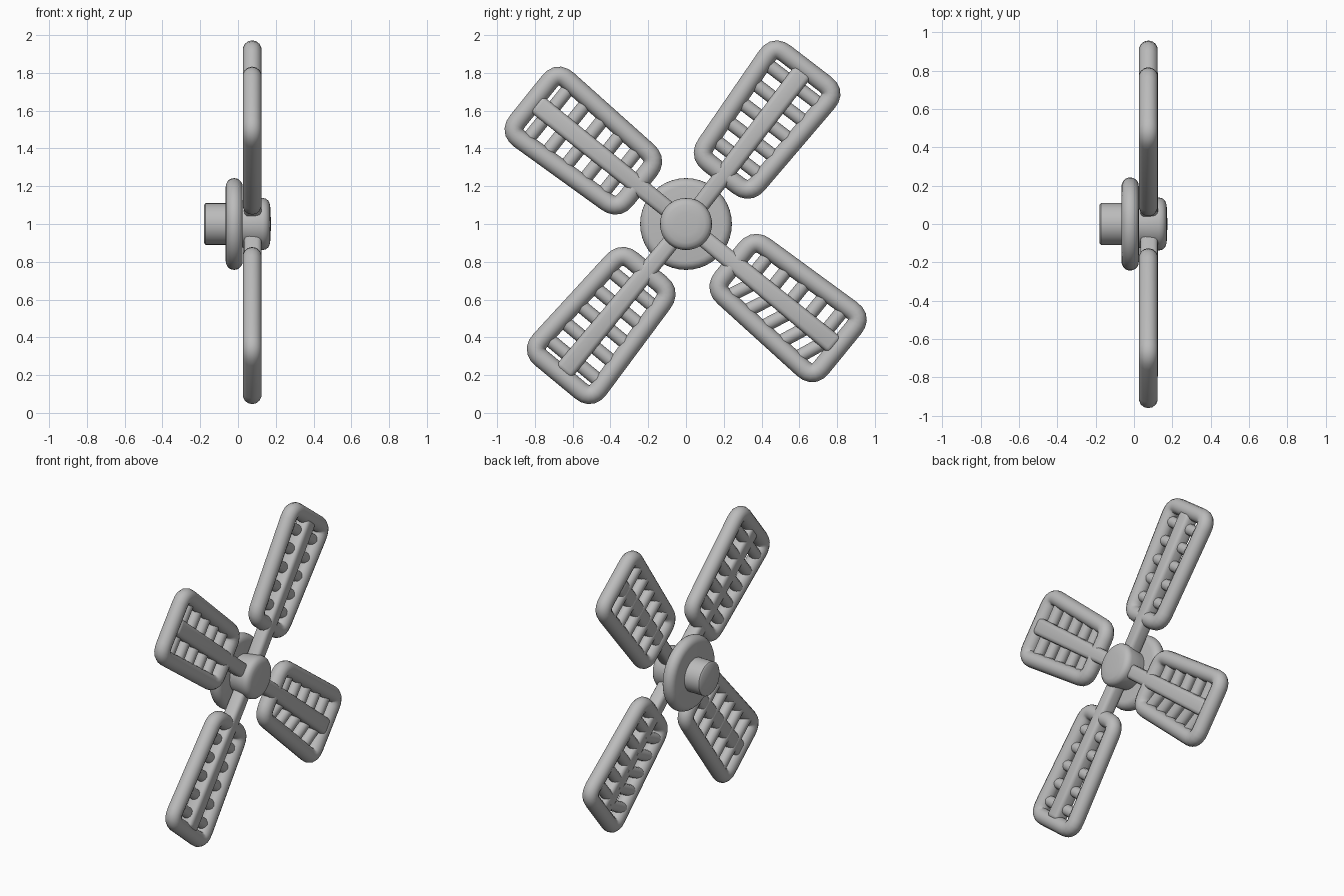
import bpy, bmesh, math
from mathutils import Matrix, Vector

if "Cube" in bpy.data.objects:
    bpy.data.objects.remove(bpy.data.objects["Cube"])

grey = bpy.data.materials.new("warm_grey")
grey.diffuse_color = (0.5, 0.5, 0.5, 1)
grey.use_nodes = True
grey.node_tree.nodes["Principled BSDF"].inputs["Base Color"].default_value = grey.diffuse_color
HUB = Vector((0, 0, 1.0))
SAIL_X = 0.075          # plane of the sails


def finish(name, bm, angle=0.0, limit=40):
    """Turn a bmesh into a smooth object turned about the hub axis."""
    bmesh.ops.recalc_face_normals(bm, faces=bm.faces[:])
    me = bpy.data.meshes.new(name)
    bm.to_mesh(me)
    bm.free()
    me.materials.append(grey)
    ob = bpy.data.objects.new(name, me)
    bpy.context.collection.objects.link(ob)
    ob.matrix_world = Matrix.Translation(HUB) @ Matrix.Rotation(angle, 4, 'X')
    bpy.ops.object.select_all(action='DESELECT')
    ob.select_set(True)
    bpy.context.view_layer.objects.active = ob
    bpy.ops.object.shade_smooth_by_angle(angle=math.radians(limit))
    return ob


def lathe(name, profile, steps=40):
    """Spin an (x, radius) profile about the hub axis."""
    bm = bmesh.new()
    vs = [bm.verts.new((x, 0, r)) for x, r in profile]
    es = [bm.edges.new(p) for p in zip(vs, vs[1:])]
    bmesh.ops.spin(bm, geom=vs + es, cent=(0, 0, 0), axis=(1, 0, 0),
                   angle=math.tau, steps=steps)
    bmesh.ops.remove_doubles(bm, verts=bm.verts[:], dist=0.0005)
    finish(name, bm)


def rounded_outline(corners, radius, steps=5):
    """Round the corners of a closed outline with quadratic arcs."""
    pts = []
    for i, c in enumerate(corners):
        a = c + (corners[i - 1] - c).normalized() * radius
        b = c + (corners[(i + 1) % len(corners)] - c).normalized() * radius
        for k in range(steps + 1):
            t = k / steps
            pts.append(a * (1 - t) ** 2 + c * 2 * t * (1 - t) + b * t * t)
    return pts


def ring_tube(name, pts, radius, angle, sides=14):
    """Sweep a circle round a closed outline lying in the sail plane."""
    bm = bmesh.new()
    rings = []
    n = len(pts)
    for i, p in enumerate(pts):
        tangent = (pts[(i + 1) % n] - pts[i - 1]).normalized()
        side = tangent.cross(Vector((1, 0, 0)))
        rings.append([bm.verts.new(p + radius * (math.cos(a) * side + math.sin(a) * Vector((1, 0, 0))))
                      for a in (math.tau * k / sides for k in range(sides))])
    for i in range(n):
        r, s = rings[i], rings[(i + 1) % n]
        for k in range(sides):
            m = (k + 1) % sides
            bm.faces.new((r[k], r[m], s[m], s[k]))
    finish(name, bm, angle, 60)


def spar(name, angle):
    """Soft-edged bar from the hub to the tip of the sail."""
    bm = bmesh.new()
    bmesh.ops.create_cube(bm, size=1)
    for v in bm.verts:
        outer = v.co.y > 0
        v.co = Vector((SAIL_X + 0.004 + v.co.x * 0.092, 1.02 if outer else 0.0,
                       v.co.z * (0.108 if outer else 0.088)))
    bmesh.ops.bevel(bm, geom=bm.edges[:], offset=0.026, segments=3,
                    profile=0.5, affect='EDGES')
    finish(name, bm, angle)


def slats(name, angle, skew):
    """Five round cross bars on each side of the spar."""
    bm = bmesh.new()
    for i in range(5):
        u = 0.445 + 0.122 * i
        w = 0.17 + 0.035 * (u - 0.33) / 0.7
        for s in (-1, 1):
            a = Vector((0.066, u + skew * (0.5 if s < 0 else 0), 0))
            b = Vector((0.066, u - skew * (0.5 if s < 0 else 0), s * w))
            d = b - a
            m = Matrix.Translation((a + b) / 2) @ d.to_track_quat('Z', 'X').to_matrix().to_4x4()
            bmesh.ops.create_cone(bm, cap_ends=True, segments=12, radius1=0.036,
                                  radius2=0.036, depth=d.length, matrix=m)
    finish(name, bm, angle)


# Hub: rear shaft, round flange, front cap
lathe("rear_shaft", [(-0.18, 0), (-0.18, 0.10), (-0.172, 0.11), (-0.03, 0.11), (-0.03, 0)])
flange = [(-0.02 + 0.045 * math.sin(t), 0.198 + 0.045 * math.cos(t))
          for t in (-math.pi / 2 + math.pi * k / 10 for k in range(11))]
lathe("flange", [(-0.065, 0)] + flange + [(0.025, 0)])
lathe("front_cap", [(0.0, 0), (0.0, 0.12), (0.06, 0.13), (0.13, 0.138), (0.148, 0.134),
                    (0.162, 0.122), (0.17, 0.10), (0.173, 0.06), (0.174, 0)])

# Four sails: tapered frame, spar and slats
corners = [Vector((SAIL_X, u, v)) for u, v in
           ((0.33, -0.168), (1.036, -0.205), (1.036, 0.205), (0.33, 0.168))]
outline = rounded_outline(corners, 0.07)
for i, (deg, skew) in enumerate(((52.5, 0), (141.2, 0), (230.4, 0), (-39.2, 0.08)), 1):
    ang = math.radians(deg)
    ring_tube(f"sail_frame_{i}", outline, 0.05, ang)
    spar(f"sail_spar_{i}", ang)
    slats(f"sail_slats_{i}", ang, skew)
